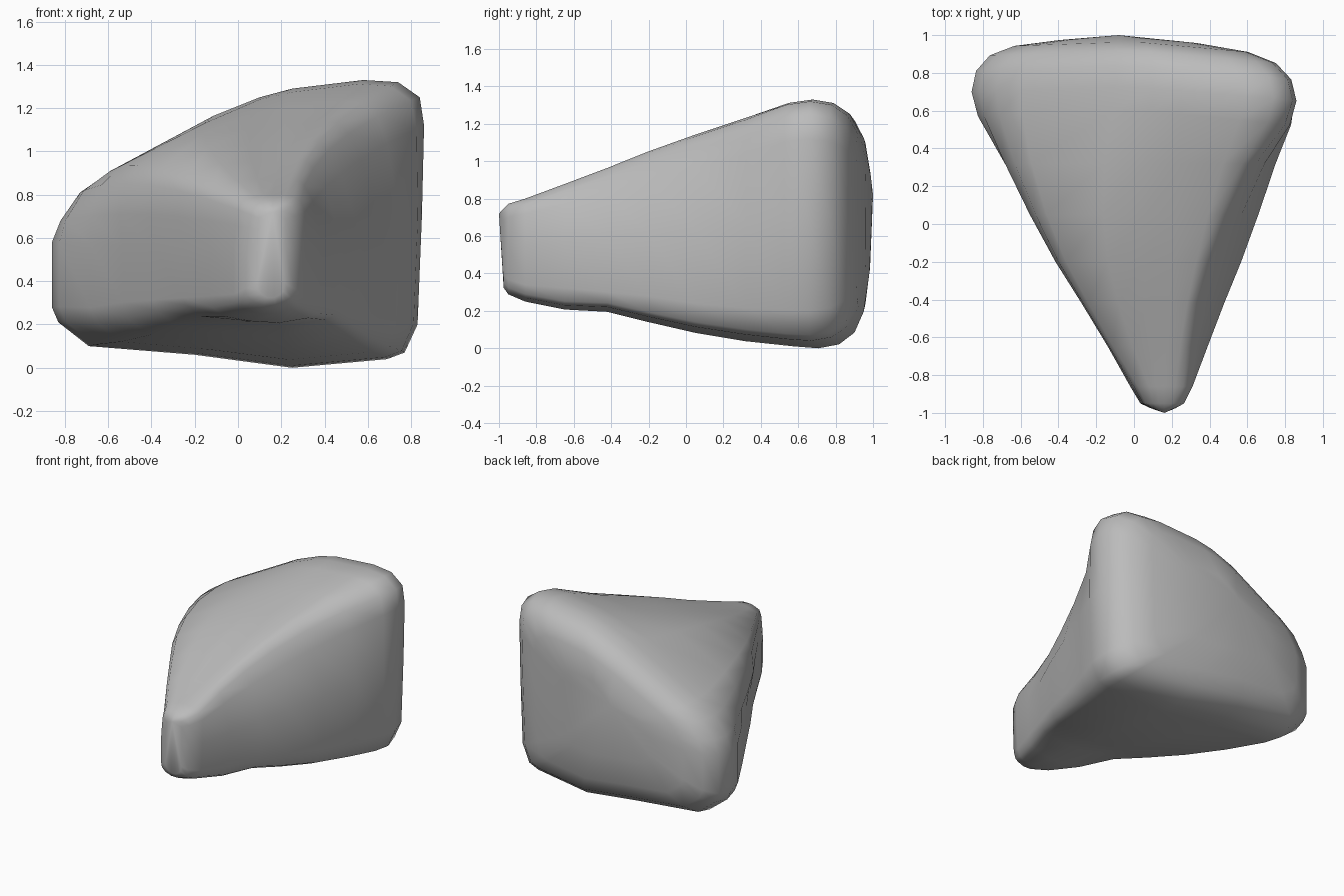
import bpy
import bmesh
from mathutils import Vector

cube = bpy.data.objects.get("Cube")
if cube:
    bpy.data.objects.remove(cube, do_unlink=True)

# Stone colour
stone = bpy.data.materials.new("stone_grey")
stone.use_nodes = True
grey = (0.5, 0.5, 0.5, 1)
stone.diffuse_color = grey
bsdf = stone.node_tree.nodes["Principled BSDF"]
bsdf.inputs["Base Color"].default_value = grey
bsdf.inputs["Roughness"].default_value = 0.9

# Matching outlines (x, z) of the broad back end and the narrow front end
BACK = [(-.86, .28), (-.86, .58), (-.82, .68), (-.73, .81), (-.6, .9),
        (-.1, 1.17), (.1, 1.25), (.25, 1.29), (.58, 1.33), (.74, 1.32),
        (.84, 1.25), (.86, 1.12), (.85, .7), (.83, .2), (.77, .07),
        (.69, .04), (.25, 0), (-.2, .06), (-.69, .1), (-.83, .21)]
NOSE = [(-.02, .34), (-.02, .55), (-.01, .66), (0, .73), (.02, .77),
        (.08, .79), (.12, .8), (.16, .8), (.22, .8), (.26, .79),
        (.29, .77), (.31, .72), (.31, .55), (.3, .34), (.28, .29),
        (.25, .27), (.18, .25), (.1, .25), (.03, .27), (-.01, .3)]

# Mid-length swelling of the right shoulder and chamfer of the left ridge
SWELL = {2: (-.05, .04), 3: (-.08, .08), 4: (-.11, .09), 5: (-.14, .06),
         6: (-.06, .03), 7: (0, .02), 8: (-.05, .02), 9: (-.1, .02),
         10: (-.12, .02), 11: (-.08, 0), 12: (.02, 0), 13: (.02, 0),
         14: (.04, 0), 15: (.04, 0)}


def scaled(outline, y, sx, sz, cx, cz):
    return [Vector((cx + (x - cx) * sx, y, cz + (z - cz) * sz)) for x, z in outline]


def blend(t, y, lift):
    ring = []
    bulge = 4 * t * (1 - t)
    for i, ((ax, az), (bx, bz)) in enumerate(zip(NOSE, BACK)):
        dx, dz = SWELL.get(i, (0, 0))
        z = az + (bz - az) * t + dz * bulge
        if z < 0.3:          # hollow under the nose
            z += lift
        ring.append(Vector((ax + (bx - ax) * t + dx * bulge, y, z)))
    return ring


rings = [scaled(NOSE, -.975, .4, .77, .16, .57),
         scaled(NOSE, -.95, .7, .88, .16, .57)]
rings += [blend(t, y, lift) for t, y, lift in
          [(0, -.86, 0), (.13, -.65, -.01), (.28, -.42, .015), (.44, -.2, 0),
           (.61, .05, -.015), (.79, .32, -.015), (.96, .6, 0), (1, .73, 0)]]
rings += [scaled(BACK, y, s, s, -.05, .7) for y, s in
          [(.84, .97), (.92, .88), (.965, .72), (.988, .42)]]

# The back slants forward towards both sides, more on the left
for ring in rings[-6:]:
    for p in ring:
        p.y -= .09 * max(0, p.x) + .035 * max(0, -p.x)

# Loft the outlines and close both ends
bm = bmesh.new()
loops = [[bm.verts.new(p) for p in ring] for ring in rings]
n = len(BACK)
for a, b in zip(loops, loops[1:]):
    for i in range(n):
        j = (i + 1) % n
        bm.faces.new((a[i], a[j], b[j], b[i]))
for loop, tip in ((loops[0], (.16, -1, .72)), (loops[-1], (-.08, 1, .82))):
    centre = bm.verts.new(tip)
    for i in range(n):
        bm.faces.new((loop[i], loop[(i + 1) % n], centre))
bmesh.ops.recalc_face_normals(bm, faces=bm.faces)
for face in bm.faces:
    face.smooth = True

mesh = bpy.data.meshes.new("rock")
bm.to_mesh(mesh)
bm.free()
mesh.materials.append(stone)
rock = bpy.data.objects.new("rock", mesh)
bpy.context.collection.objects.link(rock)
